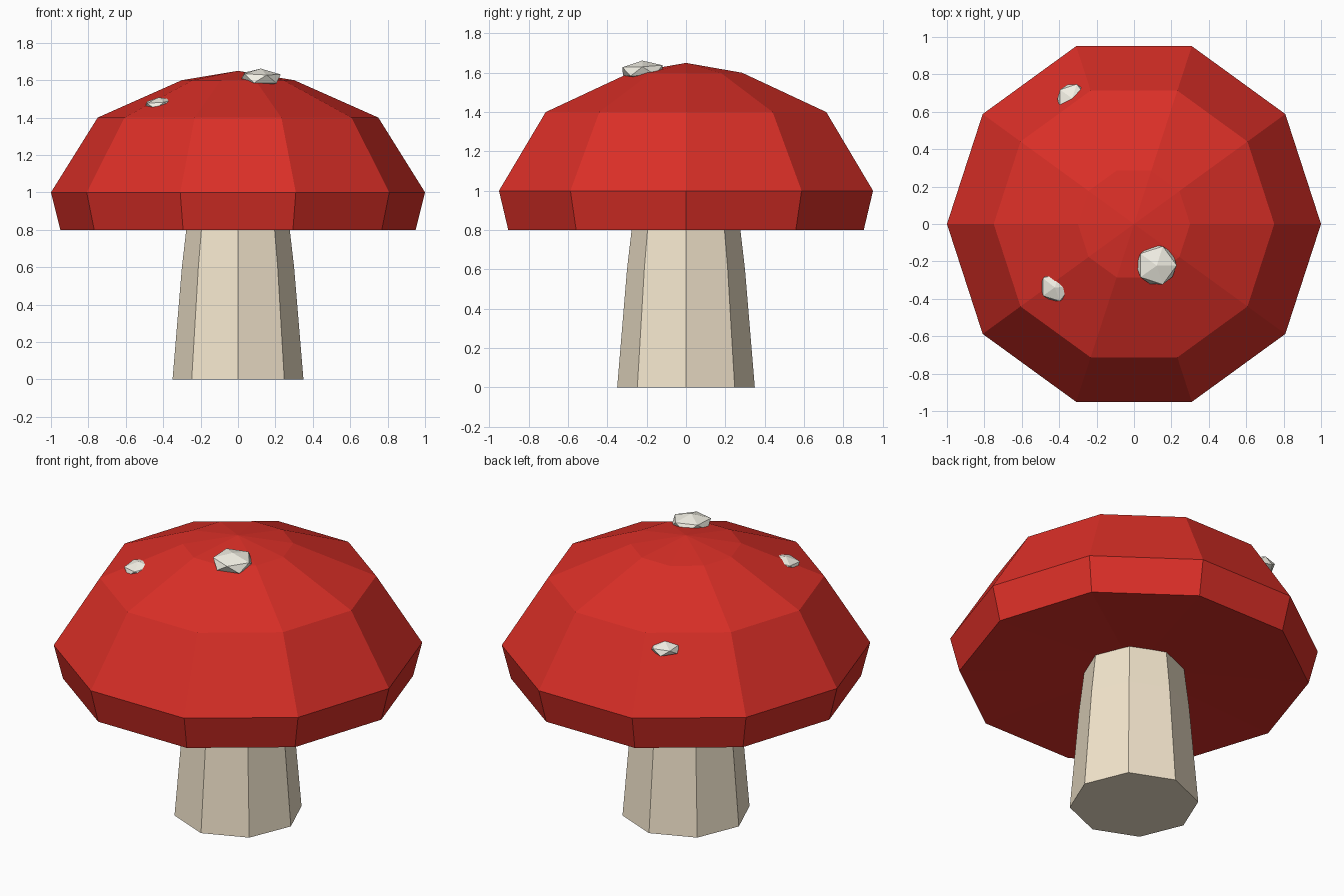
import bpy, bmesh
from math import cos, sin, pi, radians

if "Cube" in bpy.data.objects:
    bpy.data.objects.remove(bpy.data.objects["Cube"])


def material(name, rgb):
    m = bpy.data.materials.new(name)
    m.diffuse_color = (*rgb, 1)
    m.use_nodes = True
    m.node_tree.nodes["Principled BSDF"].inputs["Base Color"].default_value = m.diffuse_color
    return m


def finish(bm, name, mat):
    bmesh.ops.recalc_face_normals(bm, faces=bm.faces)
    me = bpy.data.meshes.new(name)
    bm.to_mesh(me)
    bm.free()
    me.materials.append(mat)
    ob = bpy.data.objects.new(name, me)
    bpy.context.collection.objects.link(ob)
    return ob


def lathe(name, profile, sides, mat, bottom, top):
    """Faceted turned shape from (radius, z) rings, with centre points closing both ends."""
    bm = bmesh.new()
    rings = [[bm.verts.new((r * cos(2 * pi * i / sides), r * sin(2 * pi * i / sides), z))
              for i in range(sides)] for r, z in profile]
    low, tip = bm.verts.new((0, 0, bottom)), bm.verts.new((0, 0, top))
    for i in range(sides):
        j = (i + 1) % sides
        for a, b in zip(rings, rings[1:]):
            bm.faces.new((a[i], a[j], b[j], b[i]))
        bm.faces.new((rings[0][j], rings[0][i], low))
        bm.faces.new((rings[-1][i], rings[-1][j], tip))
    return finish(bm, name, mat)


def spot(name, loc, radius, height, tilt, mat):
    """Flattened icosphere resting in the cap."""
    bm = bmesh.new()
    bmesh.ops.create_icosphere(bm, subdivisions=1, radius=1)
    ob = finish(bm, name, mat)
    ob.location = loc
    ob.scale = (radius, radius, height)
    ob.rotation_euler = [radians(t) for t in tilt]
    return ob


red = material("cap_red", (0.70, 0.028, 0.02))
cream = material("stem_cream", (0.90, 0.79, 0.61))
white = material("spot_white", (0.90, 0.88, 0.79))

# Stem
lathe("stem", [(0.35, 0), (0.30, 0.6), (0.265, 0.9)], 8, cream, 0, 0.9)

# Cap with slightly hollow underside
lathe("cap", [(0.95, 0.8), (1.0, 1.0), (0.75, 1.4), (0.30, 1.6)], 10, red, 0.85, 1.65)

# Spots
spot("spot_large", (0.12, -0.22, 1.612), 0.12, 0.05, (3, 2, 0), white)
spot("spot_left", (-0.42, -0.335, 1.472), 0.09, 0.036, (6, -6, 0), white)
spot("spot_back", (-0.33, 0.67, 1.325), 0.09, 0.036, (-3, -2, 0), white)
